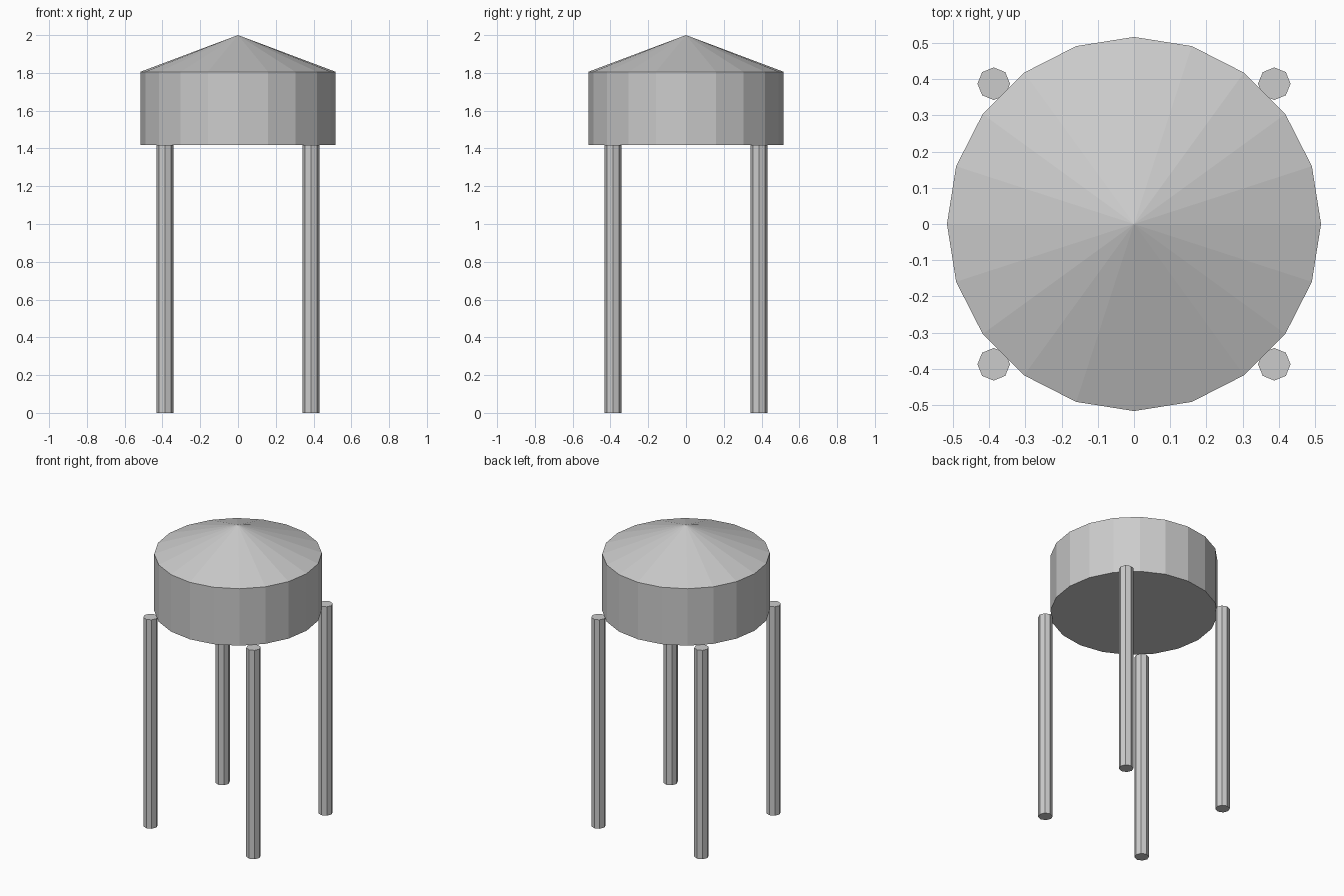
import bpy

if "Cube" in bpy.data.objects:
    bpy.data.objects.remove(bpy.data.objects["Cube"])

LEG_TOP, TANK_TOP, APEX = 1.419, 1.806, 2.0
TANK_R, LEG_R, LEG_POS = 0.516, 0.045, 0.387


def frustum(name, sides, r_bottom, r_top, z0, z1, x=0, y=0):
    bpy.ops.mesh.primitive_cone_add(vertices=sides, radius1=r_bottom, radius2=r_top,
                                    depth=z1 - z0, location=(x, y, (z0 + z1) / 2))
    obj = bpy.context.object
    obj.name = name
    return obj


# Tank drum and conical roof
frustum("tank", 20, TANK_R, TANK_R, LEG_TOP, TANK_TOP)
frustum("roof", 20, TANK_R, 0, TANK_TOP, APEX)

# Four octagonal legs
for side, sx in (("left", -1), ("right", 1)):
    for end, sy in (("front", -1), ("back", 1)):
        frustum(f"{end}_{side}_leg", 8, LEG_R, LEG_R, 0, LEG_TOP, sx * LEG_POS, sy * LEG_POS)
